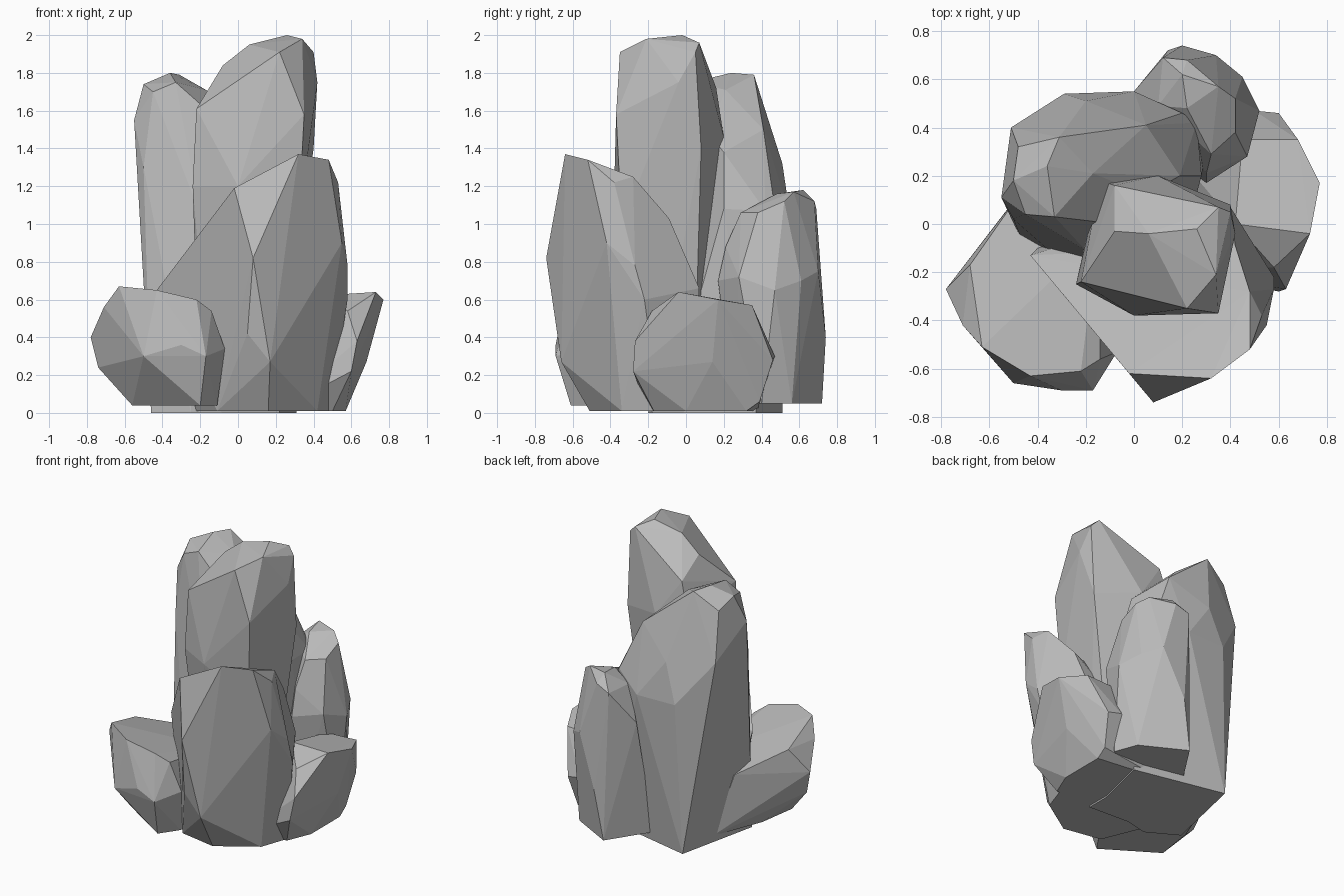
import bpy
import bmesh
from mathutils import Vector

# Remove the default object only
default_cube = bpy.data.objects.get("Cube")
if default_cube:
    bpy.data.objects.remove(default_cube, do_unlink=True)

# Single stone colour
stone = bpy.data.materials.new("stone grey")
stone.use_nodes = True
GREY = (0.5, 0.5, 0.5, 1.0)
stone.diffuse_color = GREY
for node in stone.node_tree.nodes:
    if node.type == "BSDF_PRINCIPLED":
        node.inputs["Base Color"].default_value = GREY

CM = 0.01  # corner positions are given in hundredths of a unit


def rock(name, base_height, base, body, crown):
    """Faceted boulder: a flat footprint, body corners and crown corners wrapped in a hull."""
    footprint = [(x, y, base_height) for x, y in base]
    bm = bmesh.new()
    for corner in footprint + body + crown:
        bm.verts.new(Vector(corner) * CM)

    # Wrap the corners and discard whatever ended up inside
    hull = bmesh.ops.convex_hull(bm, input=list(bm.verts))
    loose = {item for key in ("geom_interior", "geom_unused") for item in hull[key]
             if isinstance(item, bmesh.types.BMVert)}
    bmesh.ops.delete(bm, geom=list(loose), context="VERTS")

    # Merge nearly coplanar triangles into broad stone facets
    bmesh.ops.dissolve_limit(bm, angle_limit=0.05, verts=list(bm.verts), edges=list(bm.edges))
    bmesh.ops.recalc_face_normals(bm, faces=list(bm.faces))

    mesh = bpy.data.meshes.new(name)
    bm.to_mesh(mesh)
    bm.free()
    mesh.materials.append(stone)
    for face in mesh.polygons:
        face.use_smooth = False
    obj = bpy.data.objects.new(name, mesh)
    bpy.context.scene.collection.objects.link(obj)
    return obj


# Tallest pillar in the middle
rock("tall_pillar", 0,
     base=[(-14, -16), (22, -18), (22, 4), (-10, 6)],
     body=[(-22, -24, 161), (-24, -25, 120), (-23, -20, 90), (0, -38, 120), (35, -37, 158),
           (32, -34, 100), (42, -4, 175), (40, 8, 140), (10, 20, 146), (-14, 18, 150)],
     crown=[(22, -35, 191), (34, -21, 198), (26, -2, 200), (35, 7, 196), (40, 5, 191),
            (6, -4, 195), (-8, -3, 184), (-8, 16, 172)])

# Broad slab behind the pillar, leaning outward
rock("rear_slab", 0,
     base=[(-46, -8), (-33, 51), (31, 37), (20, -10), (-25, -20)],
     body=[(-55, 11, 155), (-50, 2, 130), (-20, -11, 105), (-51, 40, 135), (-29, 54, 105),
           (0, 55, 105), (26, 42, 107), (28, 20, 108), (20, 46, 115), (-20, 51, 132)],
     crown=[(-50, 18, 174), (-45, 4, 170), (-36, 24, 180), (-31, 36, 179), (-48, 32, 168),
            (-33, 3, 175), (-17, 21, 171), (-16, 1, 160), (5, 12, 148), (19, 20, 138),
            (5, 41, 150)])

# Large wedge at the front
rock("front_wedge", 1,
     base=[(-11, -46), (16, -51), (42, -34), (49, -14), (38, 4), (-30, 0)],
     body=[(17, -66, 27), (5, -67, 42), (8, -74, 82), (-43, -13, 65), (58, -27, 78),
           (58, -22, 60), (55, -42, 90), (42, -9, 103), (40, 7, 66), (20, 7, 66)],
     crown=[(-2, -62, 119), (32, -64, 137), (48, -52, 134), (53, -38, 122), (48, -28, 125)])

# Slim pillar at the back
rock("back_pillar", 5,
     base=[(14, 72), (-5, 43), (30, 25), (50, 40), (44, 56)],
     body=[(20, 74, 40), (34, 70, 75), (45, 61, 70), (52, 47, 65), (47, 28, 72),
           (30, 17, 70), (30, 21, 88), (0, 55, 85), (32, 29, 106)],
     crown=[(12, 69, 108), (22, 68, 112), (20, 62, 118), (35, 57, 117),
            (42, 52, 112), (42, 38, 106), (22, 48, 116), (10, 49, 108)])

# Low boulder on the model's left
rock("left_boulder", 1,
     base=[(50, -17), (57, 0), (57, 32), (10, 38), (20, -20)],
     body=[(60, -28, 22), (63, -27, 38), (60, 46, 28), (50, 47, 30), (57, 39, 6), (68, 14, 27)],
     crown=[(58, -18, 54), (73, -4, 64), (77, 17, 60), (68, 35, 57), (42, 0, 62), (45, 35, 56)])

# Low boulder on the model's right
rock("right_boulder", 4,
     base=[(-56, -38), (-20, -61), (-11, -48), (-12, -8), (-38, 25), (-52, -11)],
     body=[(-74, -29, 24), (-78, -27, 40), (-50, -66, 30), (-30, -69, 36), (-17, -69, 30),
           (-7, -53, 34)],
     crown=[(-71, -42, 56), (-63, -51, 67), (-43, -63, 65), (-22, -61, 60),
            (-14, -56, 54), (-68, -17, 57), (-47, 13, 45), (-30, 20, 38), (-15, -5, 45)])
